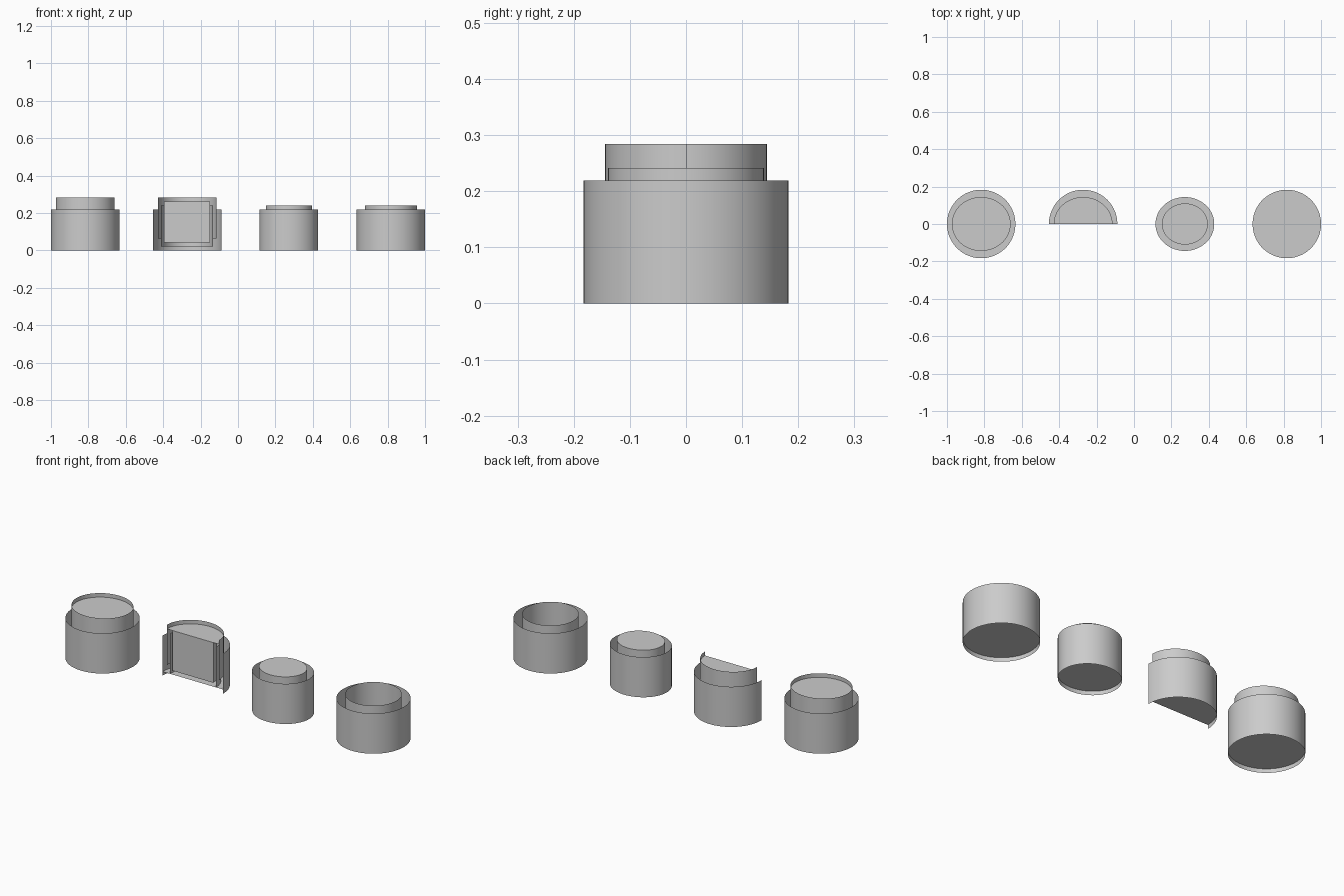
import bpy, math

if "Cube" in bpy.data.objects:
    bpy.data.objects.remove(bpy.data.objects["Cube"])

N = 96
OUTER, TUBE = (0.183, 0.183), (0.139, 0.139)     # jar wall and inner tube radii (x, y)
SKIRT, PLUG = (0.157, 0.144), (0.123, 0.110)     # slightly oval lid skirt and plug


def ring(rad, x, z, half):
    count = N // 2 + 1 if half else N
    return [(x + rad[0] * math.cos(2 * math.pi * i / N),
             rad[1] * math.sin(2 * math.pi * i / N), z) for i in range(count)]


def make(name, verts, faces, smooth_count=0):
    mesh = bpy.data.meshes.new(name)
    mesh.from_pydata(verts, [], faces)
    for p in mesh.polygons:
        p.use_smooth = p.index < smooth_count
    obj = bpy.data.objects.new(name, mesh)
    bpy.context.collection.objects.link(obj)
    return obj


def tube(name, rad, x, z0, z1, half=False):
    """Thin open wall."""
    a, b = ring(rad, x, z0, half), ring(rad, x, z1, half)
    n = len(a)
    steps = n - 1 if half else n
    faces = [(i, (i + 1) % n, n + (i + 1) % n, n + i) for i in range(steps)]
    make(name, a + b, faces, steps)


def disc(name, rad, x, z, half=False, down=False):
    """Flat plate, full or half."""
    v = ring(rad, x, z, half)
    f = list(range(len(v)))
    make(name, v, [f[::-1] if down else f])


def jar(tag, x, half=False):
    tube(tag + "_outer_wall", OUTER, x, 0.0, 0.219, half)
    disc(tag + "_base_plate", OUTER, x, 0.022, half, True)
    tube(tag + "_inner_tube", TUBE, x, 0.022, 0.241, half)


def lid(tag, x, flipped=False, half=False):
    def h(z):
        return 0.284 - z if flipped else z
    lo, hi = sorted((h(0.0), h(0.219)))
    tube(tag + "_skirt", SKIRT, x, lo, hi, half)
    disc(tag + "_plate", SKIRT, x, h(0.022), half, not flipped)
    lo, hi = sorted((h(0.022), h(0.241)))
    tube(tag + "_plug_wall", PLUG, x, lo, hi, half)
    disc(tag + "_plug_end", PLUG, x, h(0.241), half, flipped)
    if half:
        # flat cut face of the solid plug
        r = PLUG[0]
        make(tag + "_plug_section",
             [(x - r, 0, lo), (x + r, 0, lo), (x + r, 0, hi), (x - r, 0, hi)],
             [(0, 1, 2, 3)])


# closed container
jar("closed_jar", -0.817)
lid("closed_lid", -0.817, flipped=True)
# section through the closed container
jar("section_jar", -0.272, half=True)
lid("section_lid", -0.272, flipped=True, half=True)
# loose lid, upside down
lid("loose_lid", 0.272)
# open jar
jar("open_jar", 0.817)
